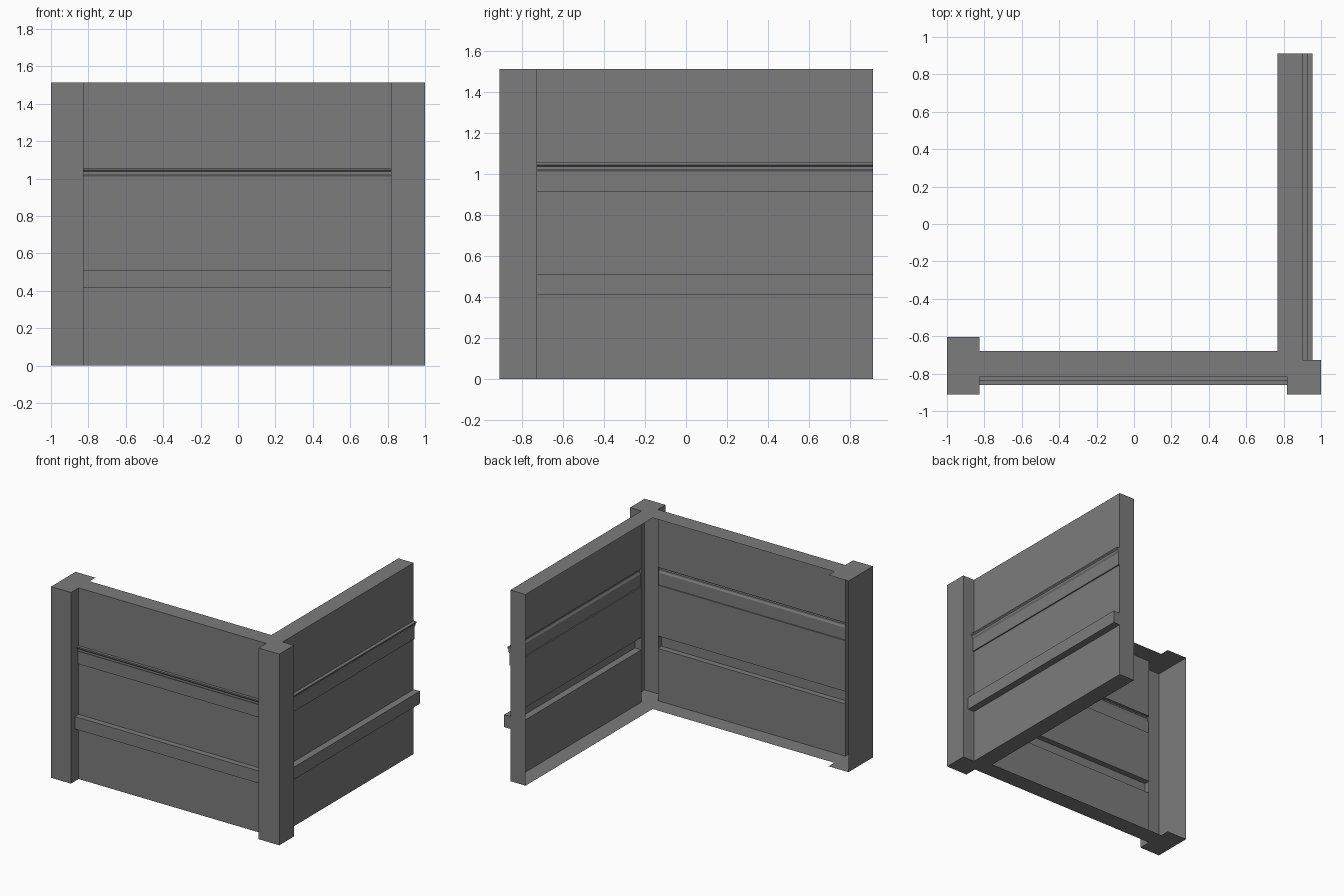
import bpy
import bmesh

cube = bpy.data.objects.get("Cube")
if cube:
    bpy.data.objects.remove(cube)

HEIGHT = 1.514
FRONT, BACK = -0.911, 0.912          # overall depth
PANEL_Y, PANEL_X = -0.815, 0.9       # outer faces of the two wall panels
INNER_Y, INNER_X = -0.678, 0.767     # inner rims of the two walls
POST_L, POST_R = -0.826, 0.818       # inner sides of the posts
POST_BACK, CORNER_BACK = -0.605, -0.728

grey = bpy.data.materials.new("wall grey")
grey.use_nodes = True
grey.diffuse_color = (0.2, 0.2, 0.2, 1)
grey.node_tree.nodes["Principled BSDF"].inputs["Base Color"].default_value = (0.2, 0.2, 0.2, 1)

# Wall section from top to bottom: (projection, height), with rail and ledge
SECTION = [(0, HEIGHT),
           (0, 1.056), (0.022, 1.056), (0.022, 1.046), (0.015, 1.038),
           (0.015, 1.025), (0.008, 1.012), (0.008, 0.915), (0, 0.915),
           (0, 0.512), (0.046, 0.512), (0.046, 0.414), (0, 0.414),
           (0, 0)]


def build(name, polygons):
    """Make one object from a list of polygons, each a list of points."""
    bm = bmesh.new()
    for points in polygons:
        bm.faces.new([bm.verts.new(p) for p in points])
    bmesh.ops.remove_doubles(bm, verts=bm.verts, dist=1e-5)
    mesh = bpy.data.meshes.new(name)
    bm.to_mesh(mesh)
    bm.free()
    mesh.materials.append(grey)
    obj = bpy.data.objects.new(name, mesh)
    bpy.context.collection.objects.link(obj)
    return obj


def sheet(columns):
    """Quads between neighbouring columns of points, ordered top to bottom."""
    quads = []
    for a, b in zip(columns, columns[1:]):
        for i in range(len(a) - 1):
            quads.append([a[i], a[i + 1], b[i + 1], b[i]])
    return quads


def front_column(x):
    return [(x, PANEL_Y - d, z) for d, z in SECTION]


def side_column(y):
    return [(PANEL_X + 1.2 * d, y, z) for d, z in SECTION]


def post(name, plan):
    return build(name, sheet([[(x, y, HEIGHT), (x, y, 0)] for x, y in plan]))


# Moulded wall panels, open on the inside
build("front_wall", sheet([front_column(POST_L), front_column(POST_R)]))
build("side_wall", sheet([side_column(CORNER_BACK), side_column(BACK)]))

# Closed free end of the side wall
build("side_wall_end", [[(INNER_X, BACK, HEIGHT), (INNER_X, BACK, 0)]
                        + side_column(BACK)[::-1]])

# Posts
left_plan = [(-1, POST_BACK), (-1, FRONT), (POST_L, FRONT), (POST_L, PANEL_Y)]
corner_plan = [(POST_R, PANEL_Y), (POST_R, FRONT), (1, FRONT),
               (1, CORNER_BACK), (PANEL_X, CORNER_BACK)]
post("left_post", left_plan)
post("corner_post", corner_plan)

# Top and bottom rims share the plan outline
outline = left_plan + corner_plan + [
    (PANEL_X, BACK), (INNER_X, BACK), (INNER_X, INNER_Y),
    (POST_L, INNER_Y), (POST_L, POST_BACK)]
build("top_rim", [[(x, y, HEIGHT) for x, y in outline]])
build("bottom_rim", [[(x, y, 0) for x, y in reversed(outline)]])
